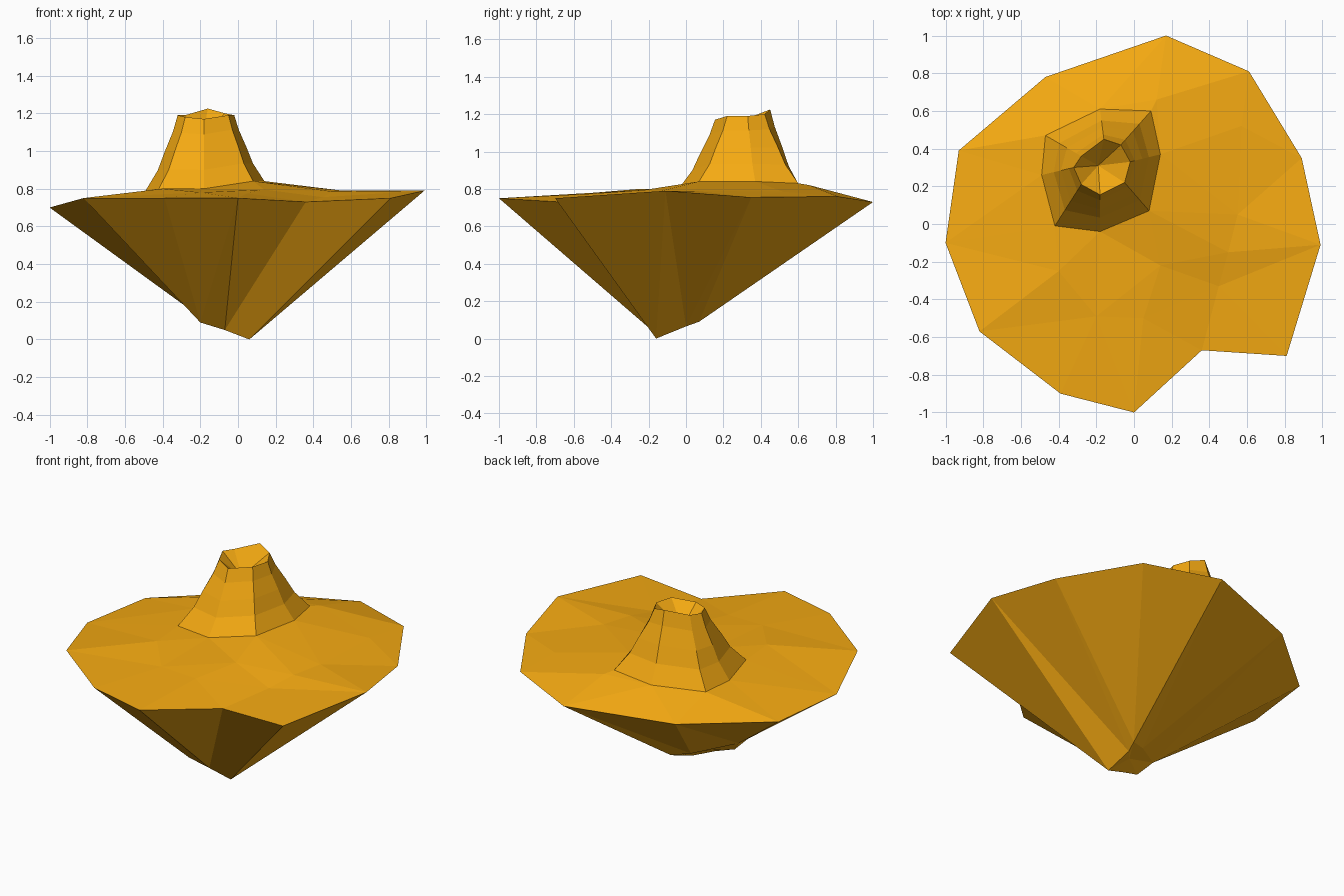
import bpy, bmesh
from mathutils import Vector
from mathutils.geometry import delaunay_2d_cdt

if "Cube" in bpy.data.objects:
    bpy.data.objects.remove(bpy.data.objects["Cube"])

mat = bpy.data.materials.new("amber")
mat.diffuse_color = (0.91, 0.40, 0.006, 1)
mat.use_nodes = True
mat.node_tree.nodes["Principled BSDF"].inputs["Base Color"].default_value = mat.diffuse_color


def make(name, verts, faces):
    me = bpy.data.meshes.new(name)
    me.from_pydata([tuple(v) for v in verts], [], faces)
    bm = bmesh.new()
    bm.from_mesh(me)
    bmesh.ops.recalc_face_normals(bm, faces=bm.faces)
    bm.to_mesh(me)
    bm.free()
    me.materials.append(mat)
    ob = bpy.data.objects.new(name, me)
    bpy.context.collection.objects.link(ob)
    return ob


# shared outline of the island, counterclockwise from the right
rim = [(.99, -.11, .79), (.89, .35, .755), (.61, .81, .76), (.17, 1.0, .73),
       (-.47, .78, .70), (-.93, .39, .69), (-1.0, -.10, .70), (-.82, -.57, .75),
       (-.39, -.90, .75), (0, -1.0, .75), (.36, -.67, .73), (.81, -.70, .75)]

# pointed rock underside: rim joined to a small ragged bottom ring
bottom = [(.04, 0, .065), (.06, .07, .09), (-.05, .02, .11), (-.27, -.15, .17),
          (-.20, -.21, .09), (-.07, -.19, .05), (.06, -.16, 0)]
target = [0, 1, 1, 2, 3, 3, 3, 4, 4, 5, 5, 6]   # bottom corner each rim corner runs to
n = len(rim)
faces = []
for i in range(n):
    j = (i + 1) % n
    a, b = target[i], target[j]
    faces.append((i, j, n + a))
    if a != b:
        faces.append((j, n + b, n + a))
centre = n + len(bottom)
for k in range(len(bottom)):
    faces.append((n + k, n + (k + 1) % len(bottom), centre))
rock = make("rock_underside", rim + bottom + [(-.04, -.09, .085)], faces)

# volcano cone: matching base and crater outlines
base = [(-.18, .61, .81), (.09, .60, .83), (.14, .37, .84), (.08, .07, .84),
        (-.18, -.04, .80), (-.42, -.01, .80), (-.49, .26, .79), (-.47, .47, .79)]
lip = [(-.16, .45, 1.225), (-.07, .42, 1.20), (-.02, .33, 1.19), (-.05, .22, 1.19),
       (-.18, .155, 1.17), (-.28, .21, 1.18), (-.32, .30, 1.19), (-.28, .36, 1.19)]

# gently faceted ground, triangulated between outline, bumps and cone base
bumps = [(.14, -.22, .795), (-.40, -.25, .80), (.50, -.15, .785), (.05, -.50, .775),
         (-.20, -.49, .78), (.45, -.33, .755), (.57, .52, .785), (.55, .05, .79),
         (.12, .66, .82)]
pts = rim + base + bumps
edges = [(i, (i + 1) % n) for i in range(n)]
edges += [(n + i, n + (i + 1) % 8) for i in range(8)]
res = delaunay_2d_cdt([Vector(p[:2]) for p in pts], edges, [], 1, 1e-5)
top_verts = [(v.x, v.y, pts[res[3][i][0]][2]) for i, v in enumerate(res[0])]
ground = make("island_ground", top_verts, [tuple(f) for f in res[2]])

# flaring slope, then the crater funnel inside the lip
rings = [(0, 0), (.38, .27), (.60, .52), (.85, .78), (1, 1)]   # inward share, height share
verts = []
for s, h in rings:
    for p, q in zip(base, lip):
        verts.append((p[0] + (q[0] - p[0]) * s, p[1] + (q[1] - p[1]) * s,
                      p[2] + (q[2] - p[2]) * h))
faces = [(r * 8 + i, r * 8 + (i + 1) % 8, r * 8 + 8 + (i + 1) % 8, r * 8 + 8 + i)
         for r in range(len(rings) - 1) for i in range(8)]
apex = len(verts)
verts.append((-.19, .31, 1.06))
faces += [(apex - 8 + i, apex - 8 + (i + 1) % 8, apex) for i in range(8)]
cone = make("volcano_cone", verts, faces)
